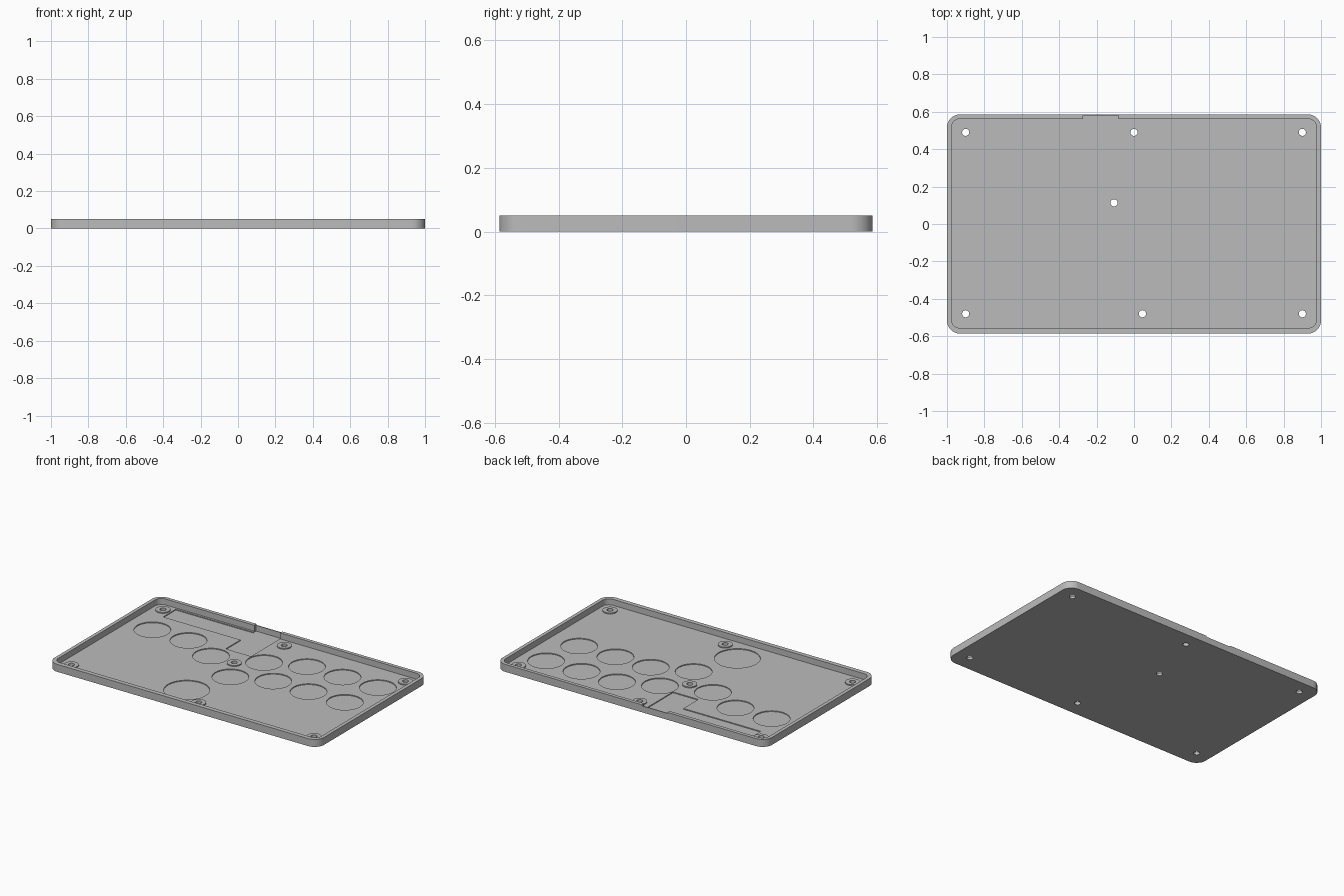
import bpy, bmesh
from math import cos, sin, pi, radians

cube = bpy.data.objects.get("Cube")
if cube:
    bpy.data.objects.remove(cube, do_unlink=True)

grey = bpy.data.materials.new("plain grey")
grey.use_nodes = True
GREY = (0.5, 0.5, 0.5, 1)
grey.diffuse_color = GREY
grey.node_tree.nodes["Principled BSDF"].inputs["Base Color"].default_value = GREY


def circle(x, y, r, n=64):
    return [(x + r * cos(2 * pi * i / n), y + r * sin(2 * pi * i / n)) for i in range(n)]


def rounded_rect(x0, x1, y0, y1, r, steps=12):
    corners = [(x1 - r, y1 - r), (x0 + r, y1 - r), (x0 + r, y0 + r), (x1 - r, y0 + r)]
    return [(cx + r * cos(pi / 2 * (q + i / steps)), cy + r * sin(pi / 2 * (q + i / steps)))
            for q, (cx, cy) in enumerate(corners) for i in range(steps + 1)]


def prisms(name, outlines, z0, z1):
    """One object made of upright prisms, one per outline."""
    bm = bmesh.new()
    for outline in outlines:
        base = bm.faces.new([bm.verts.new((x, y, z0)) for x, y in outline])
        top = bmesh.ops.extrude_face_region(bm, geom=[base])["geom"]
        bmesh.ops.translate(bm, vec=(0, 0, z1 - z0),
                            verts=[v for v in top if isinstance(v, bmesh.types.BMVert)])
    bmesh.ops.recalc_face_normals(bm, faces=bm.faces)
    mesh = bpy.data.meshes.new(name)
    bm.to_mesh(mesh)
    bm.free()
    mesh.materials.append(grey)
    obj = bpy.data.objects.new(name, mesh)
    bpy.context.collection.objects.link(obj)
    return obj


def combine(target, tool, operation):
    """Apply a boolean and discard the tool."""
    tool.hide_render = True
    mod = target.modifiers.new(tool.name, "BOOLEAN")
    mod.operation, mod.solver, mod.object = operation, "EXACT", tool
    bpy.context.view_layer.objects.active = target
    bpy.ops.object.modifier_apply(modifier=mod.name)
    bpy.data.objects.remove(tool, do_unlink=True)


HEIGHT, FLOOR, POCKET, BOSS = 0.05, 0.01, 0.004, 0.017

# Tray shell with a rounded rim
tray = prisms("tray", [rounded_rect(-1, 1, -0.586, 0.586, 0.07)], 0, HEIGHT)
cavity = prisms("cavity", [rounded_rect(-0.976, 0.976, -0.556, 0.562, 0.045)], FLOOR, 0.1)
combine(tray, cavity, "DIFFERENCE")

# Shallow round button pockets and one larger thumb pocket
buttons = [(-0.793, 0.225), (-0.525, 0.225), (-0.284, 0.12), (0.034, 0.228),
           (0.281, 0.33), (0.544, 0.33), (0.807, 0.33),
           (-0.016, -0.058), (0.233, 0.041), (0.495, 0.041), (0.764, 0.041)]
pockets = [circle(x, y, 0.112) for x, y in buttons] + [circle(-0.125, -0.365, 0.14)]
combine(tray, prisms("button_pockets", pockets, POCKET, 0.03), "DIFFERENCE")

# L-shaped circuit board pocket running to the back wall
board = [(-0.845, 0.413), (-0.27, 0.413), (-0.27, 0.255), (-0.082, 0.255),
         (-0.082, 0.548), (-0.845, 0.548)]
combine(tray, prisms("board_pocket", [board], POCKET, 0.03), "DIFFERENCE")

# Connector notch thinning and slightly lowering the back wall
notch = [(-0.272, 0.5), (-0.082, 0.5), (-0.082, 0.58), (-0.272, 0.58)]
combine(tray, prisms("connector_notch", [notch], POCKET, 0.1), "DIFFERENCE")
lip = [(x, y + 0.05) for x, y in notch]
combine(tray, prisms("lip_cut", [lip], 0.043, 0.1), "DIFFERENCE")

# Screw bosses with through holes
screws = [(-0.9, 0.49), (0, 0.49), (0.9, 0.49), (-0.9, -0.48), (0.045, -0.48),
          (0.9, -0.48), (-0.107, 0.113)]
bosses = prisms("screw_bosses", [circle(x, y, 0.045, 48) for x, y in screws], 0.006, BOSS)
combine(tray, bosses, "UNION")
holes = prisms("screw_holes", [circle(x, y, 0.019, 32) for x, y in screws], -0.05, 0.1)
combine(tray, holes, "DIFFERENCE")

bpy.ops.object.select_all(action="DESELECT")
tray.select_set(True)
bpy.context.view_layer.objects.active = tray
bpy.ops.object.shade_smooth_by_angle(angle=radians(30))
